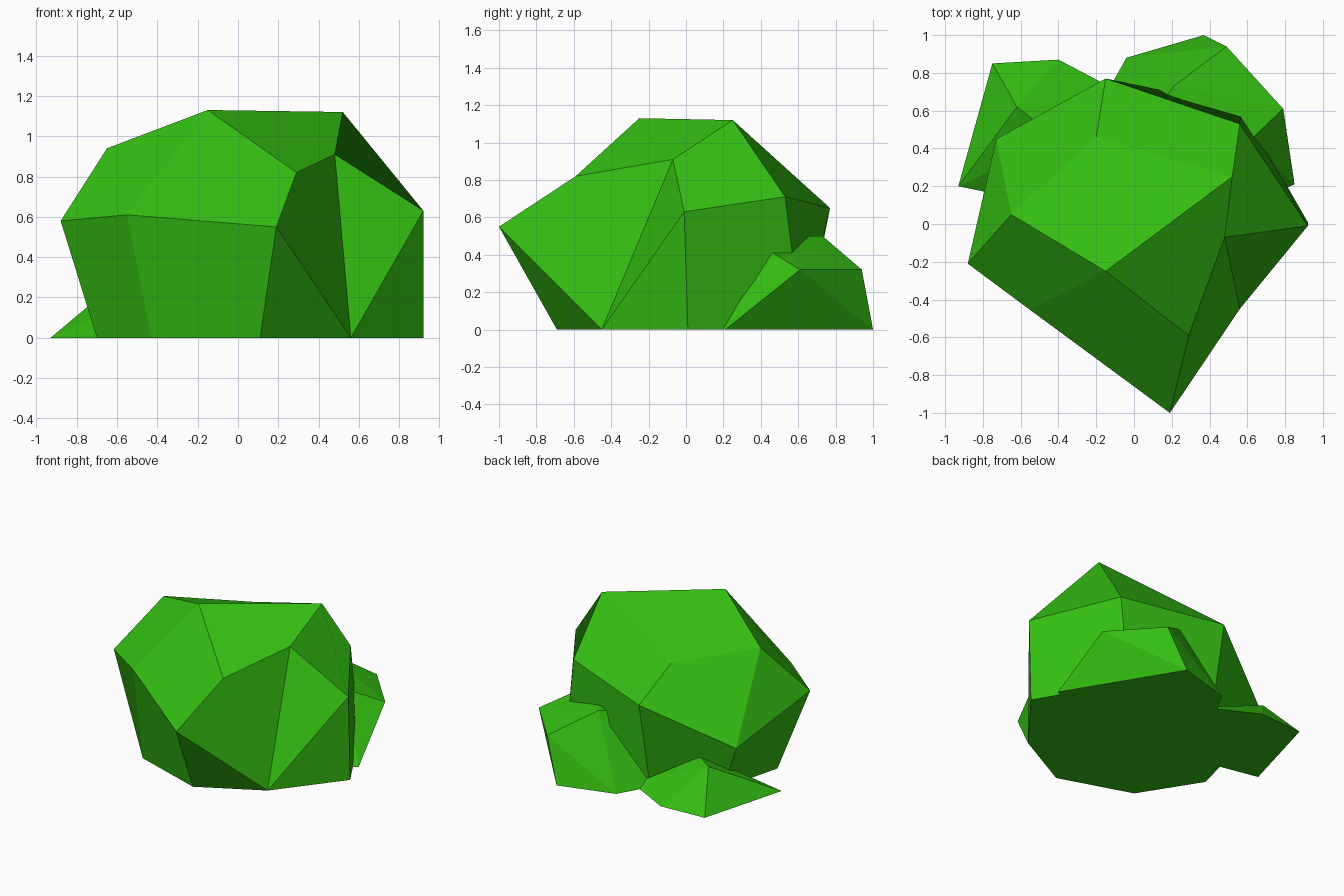
import bpy
import bmesh
from math import radians

cube = bpy.data.objects.get("Cube")
if cube:
    bpy.data.objects.remove(cube, do_unlink=True)

# Leaf green
green = bpy.data.materials.new("leaf_green")
green.use_nodes = True
colour = (0.034, 0.515, 0.006, 1)
green.diffuse_color = colour
shader = green.node_tree.nodes["Principled BSDF"]
shader.inputs["Base Color"].default_value = colour
shader.inputs["Roughness"].default_value = 0.9


def finish(name, bm):
    bmesh.ops.recalc_face_normals(bm, faces=bm.faces[:])
    mesh = bpy.data.meshes.new(name)
    bm.to_mesh(mesh)
    bm.free()
    mesh.materials.append(green)
    obj = bpy.data.objects.new(name, mesh)
    bpy.context.collection.objects.link(obj)


def clump(name, base, crown):
    """Faceted convex clump: flat base outline plus raised corners."""
    bm = bmesh.new()
    for x, y in base:
        bm.verts.new((x, y, 0))
    for corner in crown:
        bm.verts.new(corner)
    bmesh.ops.convex_hull(bm, input=bm.verts[:])
    spare = [v for v in bm.verts if not v.link_faces]
    bmesh.ops.delete(bm, geom=spare, context='VERTS')
    bmesh.ops.dissolve_limit(bm, angle_limit=radians(2),
                             verts=bm.verts[:], edges=bm.edges[:])
    finish(name, bm)


# Large clump with an overhanging front corner and hollow facets:
# capitals are raised corners, small letters are the base outline
crown = {
    "A": (0.19, -1, 0.55), "B": (-0.55, -0.455, 0.61),
    "C": (-0.88, -0.21, 0.58), "D": (-0.65, 0.05, 0.94),
    "E": (-0.15, -0.25, 1.13), "F": (0.52, 0.25, 1.12),
    "G": (0.29, -0.59, 0.82), "H": (0.48, -0.07, 0.91),
    "I": (0.92, -0.01, 0.63), "J": (0.56, 0.53, 0.71),
    "K": (-0.15, 0.77, 0.65), "L": (-0.2, 0.46, 0.86),
    "M": (-0.73, 0.45, 0.36),
}
base = {
    "a": (0.11, -0.69), "b": (0.56, -0.45), "c": (0.92, 0.01),
    "d": (0.57, 0.62), "e": (-0.15, 0.64), "f": (-0.58, 0.38),
    "g": (-0.7, -0.08), "h": (-0.43, -0.51),
}
facets = ("EDCB BAGE EGHF FHIJ HbI AbHG Aab Ibc IcdJ EFLD FJKL "
          "DLKM DMC KJde KefM MfgC CghB BhaA abcdefgh")
bm = bmesh.new()
corner = {key: bm.verts.new(point) for key, point in crown.items()}
for key, (x, y) in base.items():
    corner[key] = bm.verts.new((x, y, 0))
for facet in facets.split():
    bm.faces.new([corner[key] for key in facet])
finish("main_bush", bm)

# Medium clump at the back, on the +x side
clump("back_left_bush",
      base=[(0.37, 1), (-0.04, 0.88), (-0.18, 0.63), (0.04, -0.13),
            (0.85, 0.21)],
      crown=[(0.49, 0.94, 0.32), (0.79, 0.61, 0.32), (0.6, 0.43, 0.43),
             (0.21, 0.73, 0.5), (0.26, 0.64, 0.5), (0.08, 0.55, 0.46)])

# Small low clump at the back, on the -x side
clump("back_right_bush",
      base=[(-0.93, 0.2), (-0.75, 0.85), (-0.4, 0.87), (0, 0.66),
            (-0.5, 0.11)],
      crown=[(-0.62, 0.62, 0.26), (-0.4, 0.45, 0.24)])
